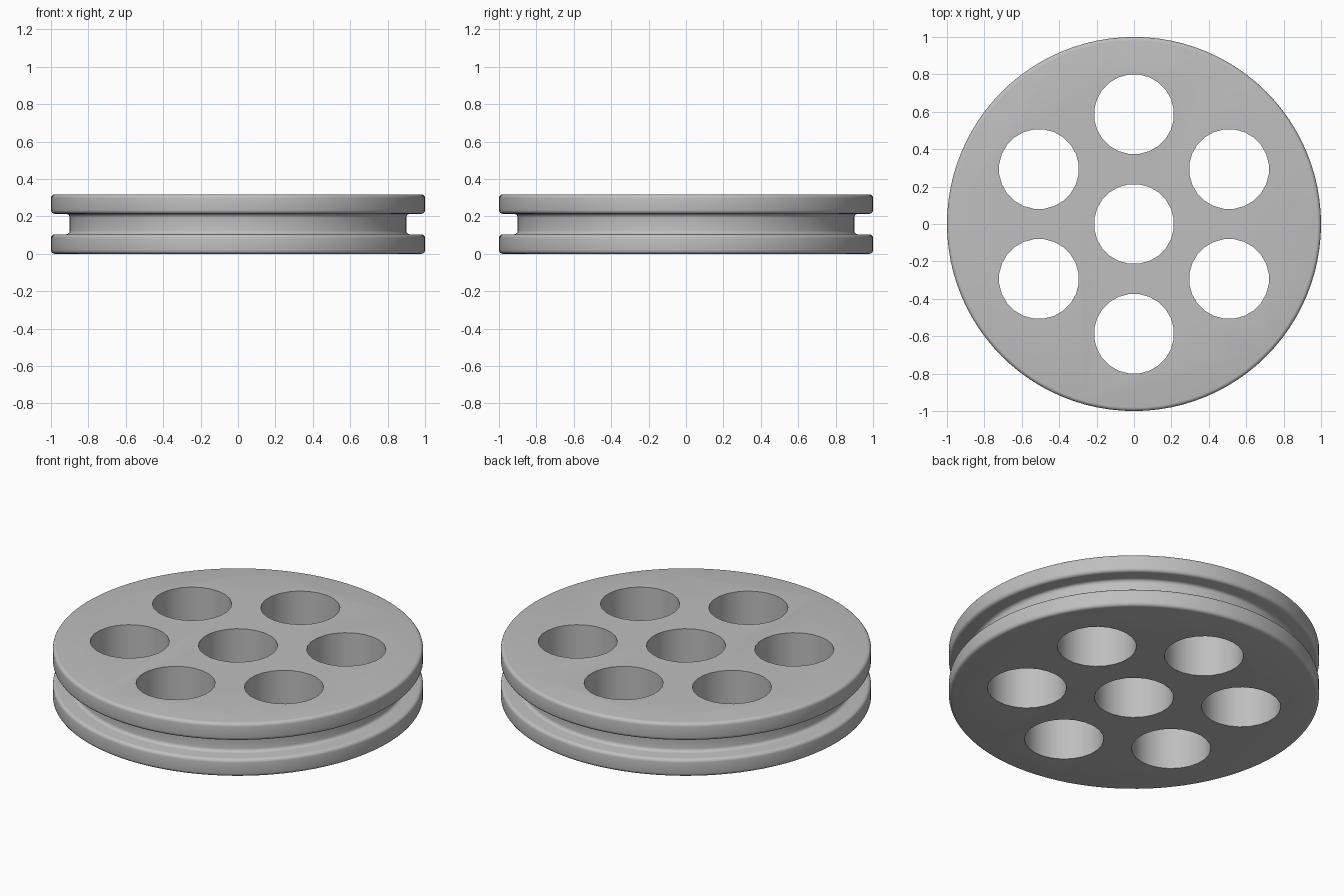
import bpy, bmesh, math
from mathutils import Matrix

cube = bpy.data.objects.get("Cube")
if cube:
    bpy.data.objects.remove(cube, do_unlink=True)

HEIGHT = 0.318
FLANGE = 0.104      # thickness of each flange
GROOVE_R = 0.90     # radius at the bottom of the groove
FILLET = 0.02
HOLE_R = 0.214
RING_R = 0.587      # distance of the outer holes from the axis
SEGMENTS = 96

grey = bpy.data.materials.new("light grey")
grey.use_nodes = True
colour = (0.52, 0.52, 0.52, 1)
grey.diffuse_color = colour
grey.node_tree.nodes["Principled BSDF"].inputs["Base Color"].default_value = colour


def arc(cx, cz, start, end, steps=4):
    """Points of a fillet in the radius/height plane."""
    angles = [math.radians(start + (end - start) * i / steps) for i in range(steps + 1)]
    return [(cx + FILLET * math.cos(a), cz + FILLET * math.sin(a)) for a in angles]


def make_object(name, bm):
    bmesh.ops.recalc_face_normals(bm, faces=bm.faces)
    mesh = bpy.data.meshes.new(name)
    bm.to_mesh(mesh)
    bm.free()
    mesh.materials.append(grey)
    obj = bpy.data.objects.new(name, mesh)
    bpy.context.collection.objects.link(obj)
    return obj


# Lower half of the profile: rounded flange, then the filleted groove
lower = arc(1 - FILLET, FILLET, -90, 0)
lower += arc(1 - FILLET, FLANGE - FILLET, 0, 90)
lower += arc(GROOVE_R + FILLET, FLANGE + FILLET, 270, 180)
profile = lower + [(r, HEIGHT - z) for r, z in reversed(lower)]

# Grooved wheel: revolve the profile and cap both ends
bm = bmesh.new()
rings = []
for r, z in profile:
    ring = []
    for i in range(SEGMENTS):
        a = math.tau * i / SEGMENTS
        ring.append(bm.verts.new((r * math.cos(a), r * math.sin(a), z)))
    rings.append(ring)
for low, high in zip(rings, rings[1:]):
    for i in range(SEGMENTS):
        j = (i + 1) % SEGMENTS
        bm.faces.new((low[i], low[j], high[j], high[i]))
bm.faces.new(rings[0])
bm.faces.new(rings[-1])
wheel = make_object("grooved_wheel", bm)

# Hole cutters: one in the centre and six around it
centres = [(0, 0)]
for k in range(6):
    a = math.radians(30 + 60 * k)
    centres.append((RING_R * math.cos(a), RING_R * math.sin(a)))
bm = bmesh.new()
for x, y in centres:
    place = Matrix.Translation((x, y, HEIGHT / 2)) @ Matrix.Rotation(math.radians(7.5), 4, "Z")
    bmesh.ops.create_cone(bm, cap_ends=True, segments=24, radius1=HOLE_R,
                          radius2=HOLE_R, depth=1, matrix=place)
cutter = make_object("hole_cutters", bm)
cutter.hide_render = True

# Cut the holes, then drop the cutters
cut = wheel.modifiers.new("holes", "BOOLEAN")
cut.operation = "DIFFERENCE"
cut.solver = "EXACT"
cut.object = cutter
bpy.ops.object.select_all(action="DESELECT")
wheel.select_set(True)
bpy.context.view_layer.objects.active = wheel
bpy.ops.object.modifier_apply(modifier=cut.name)
bpy.data.objects.remove(cutter, do_unlink=True)
bpy.ops.object.shade_smooth_by_angle(angle=math.radians(35))
